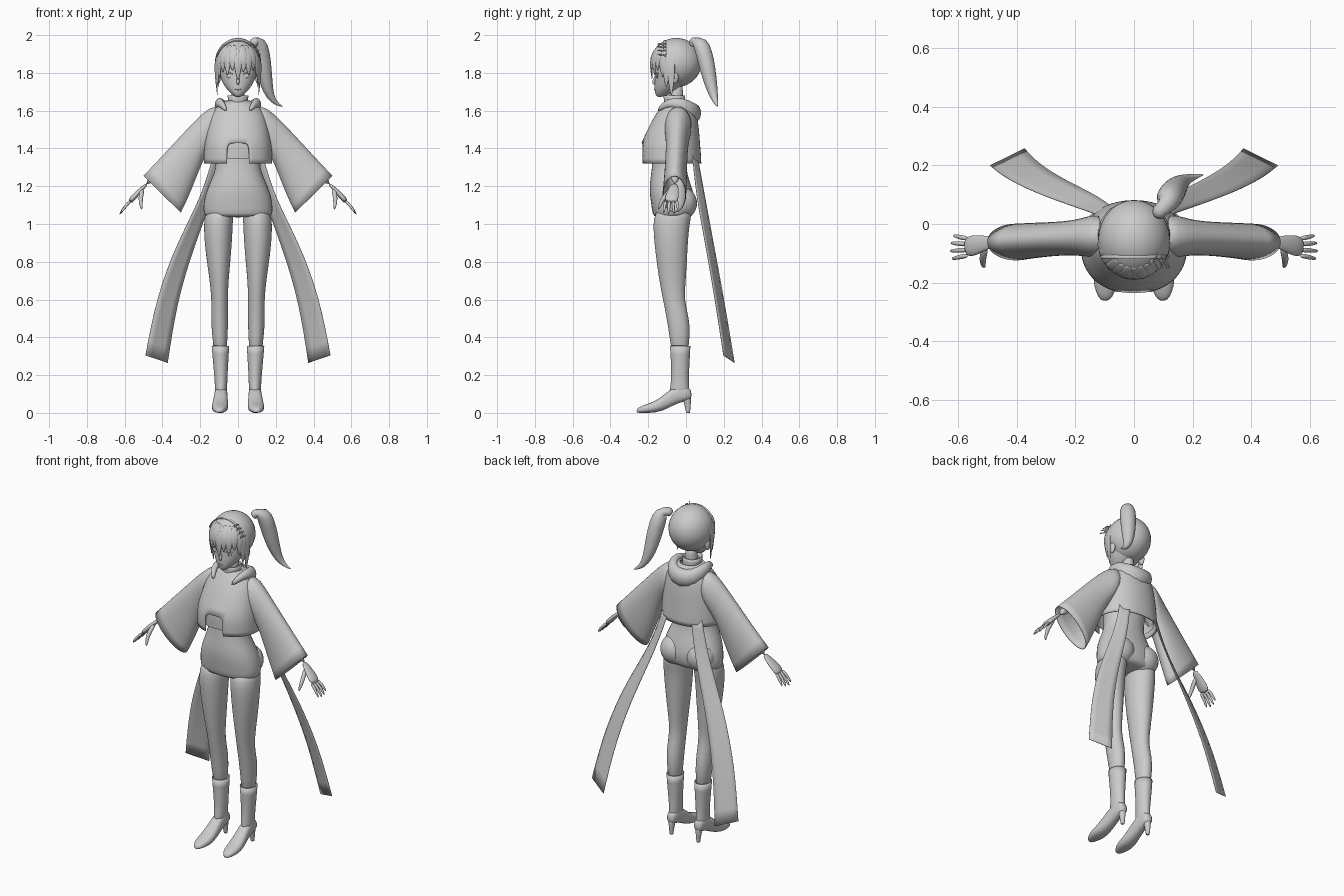
import bpy, bmesh, math
from mathutils import Vector as V

cube = bpy.data.objects.get("Cube")
if cube:
    bpy.data.objects.remove(cube)

grey = bpy.data.materials.new("plain_grey")
grey.use_nodes = True
COL = (0.6, 0.6, 0.6, 1)
grey.diffuse_color = COL
grey.node_tree.nodes["Principled BSDF"].inputs["Base Color"].default_value = COL


def finish(name, bm, mirror=False, sub=1, thick=0):
    bmesh.ops.recalc_face_normals(bm, faces=bm.faces)
    for f in bm.faces:
        f.smooth = True
    me = bpy.data.meshes.new(name)
    bm.to_mesh(me)
    bm.free()
    me.materials.append(grey)
    ob = bpy.data.objects.new(name, me)
    bpy.context.collection.objects.link(ob)
    if mirror:
        ob.modifiers.new("mirror", "MIRROR").use_mirror_merge = False
    if sub:
        m = ob.modifiers.new("smooth", "SUBSURF")
        m.levels = m.render_levels = sub
        m.boundary_smooth = "PRESERVE_CORNERS"
    if thick:
        ob.modifiers.new("cloth", "SOLIDIFY").thickness = thick
    return ob


def loft(name, rings, sides=20, caps=(True, True), cut=None, power=2.0, **kw):
    """Skin a row of rings; each ring is centre, half axis, half axis."""
    bm = bmesh.new()
    rows = []
    for c, u, v in rings:
        row = []
        for i in range(sides):
            a = math.tau * (i + 0.5) / sides
            s, t = (math.copysign(abs(k) ** (2 / power), k) for k in (math.cos(a), math.sin(a)))
            row.append(bm.verts.new(V(c) + V(u) * s + V(v) * t))
        rows.append(row)
    for r, q in zip(rows, rows[1:]):
        for i in range(sides):
            j = (i + 1) % sides
            bm.faces.new((r[i], r[j], q[j], q[i]))
    for on, row in zip(caps, (rows[0], rows[-1])):
        if on:
            bm.faces.new(row)
    if cut:
        gone = [f for f in bm.faces if cut(f.calc_center_median())]
        bmesh.ops.delete(bm, geom=gone, context="FACES")
    return finish(name, bm, **kw)


def level(z, x, rx, front, back):
    """Horizontal ring between a front and a back y."""
    return (x, (front + back) / 2, z), (rx, 0, 0), (0, (back - front) / 2, 0)


def upright(y, x, rx, low, high):
    """Ring facing the front, used along the foot."""
    return (x, y, (low + high) / 2), (rx, 0, 0), (0, 0, (high - low) / 2)


def tube(name, pts, radii, flat=1.0, side=(0, 1, 0), **kw):
    """Tapered tube along points; flat scales the axis across 'side'."""
    rings = []
    for i, p in enumerate(pts):
        d = V(pts[min(i + 1, len(pts) - 1)]) - V(pts[max(i - 1, 0)])
        w = d.cross(V(side)).normalized()
        u = w.cross(d).normalized()
        rings.append((p, u * radii[i], w * radii[i] * flat))
    return loft(name, rings, **kw)


def ellipsoid(name, c, r, cut=None, mirror=False):
    bm = bmesh.new()
    bmesh.ops.create_uvsphere(bm, u_segments=32, v_segments=20, radius=1)
    for v in bm.verts:
        v.co = V(c) + V([v.co[i] * r[i] for i in range(3)])
    if cut:
        bmesh.ops.delete(bm, geom=[f for f in bm.faces if cut(f.calc_center_median())], context="FACES")
    return finish(name, bm, mirror, 0)


# Body suit, neck and legs
loft("bodysuit", [level(z, 0, *r) for z, *r in (
    (1.035, .178, -.17, .025), (1.05, .184, -.178, .04), (1.11, .187, -.186, .055),
    (1.18, .168, -.197, .037), (1.26, .13, -.187, .008), (1.32, .113, -.178, 0),
    (1.42, .13, -.18, .02), (1.54, .13, -.15, .03), (1.62, .07, -.1, 0))], power=2.2)
loft("neck", [level(z, 0, *r) for z, *r in (
    (1.58, .05, -.1, -.01), (1.64, .034, -.085, -.018), (1.76, .036, -.09, -.01))])
loft("legs", [level(z, *r) for z, *r in (
    (1.09, .095, .07, -.15, .04), (1.03, .103, .078, -.175, .025), (.95, .105, .076, -.173, .014),
    (.85, .104, .069, -.163, .008), (.7, .1, .05, -.143, 0), (.6, .097, .043, -.122, -.01),
    (.5, .098, .046, -.103, .018), (.42, .096, .042, -.09, .022), (.3, .093, .034, -.075, .012))], mirror=True)
ellipsoid("buttocks", (.085, -.02, 1.11), (.085, .078, .085), mirror=True)

# Boots with high heels
loft("boot_shafts", [level(z, *r) for z, *r in (
    (.355, .093, .047, -.086, .024), (.27, .092, .041, -.08, .02), (.18, .09, .034, -.078, .014),
    (.13, .09, .033, -.085, .018), (.09, .091, .03, -.09, .02))],
    caps=(False, True), mirror=True, thick=.006)
loft("boot_feet", [upright(*r) for r in (
    (.03, .09, .018, .075, .115), (.01, .09, .03, .065, .145), (-.05, .09, .035, .05, .15),
    (-.1, .092, .038, .02, .11), (-.16, .095, .045, 0, .062), (-.215, .097, .04, 0, .045),
    (-.25, .098, .024, 0, .03), (-.262, .098, .01, .002, .018))], power=2.4, mirror=True)
loft("boot_heels", [level(z, .09, *r) for z, *r in (
    (.1, .026, -.03, .03), (.06, .016, -.012, .027), (0, .011, 0, .022), (0, .01, 0, .021))], sides=12, mirror=True)

# Cropped jacket, open below the bust, over a short inner top
JACKET = ((1.32, .182, -.236, .082), (1.37, .182, -.238, .08), (1.43, .178, -.236, .074),
          (1.5, .165, -.205, .07), (1.57, .15, -.168, .06), (1.62, .12, -.135, .045), (1.655, .06, -.11, .015))
loft("jacket", [level(z, 0, *r) for z, *r in JACKET], sides=32, power=2.2, caps=(False, False),
     cut=lambda c: abs(c.x) < .055 and c.y < -.1 and c.z < 1.46, thick=.006)
loft("inner_top", [level(z + .025, 0, rx * .93, f + .016, b - .02) for z, rx, f, b in JACKET[:5]],
     power=2.2, caps=(False, True))
loft("collar", [level(1.6, 0, .055, -.12, 0), level(1.64, 0, .046, -.108, -.012),
                level(1.68, 0, .05, -.115, -.01)], caps=(False, False), thick=.006)
half = [(.06, -.15, 1.6), (.095, -.1, 1.645), (.105, -.03, 1.64), (.075, .025, 1.6)]
rad = [.01, .022, .034, .048]
tube("hood", half + [(0, .04, 1.575)] + [(-x, y, z) for x, y, z in reversed(half)],
     rad + [.062] + rad[::-1], flat=.82, side=(0, 0, 1))

# Wide sleeves, given by upper edge, lower edge and depth
loft("sleeves", [(((a + c) / 2, (f + k) / 2, (b + d) / 2), ((a - c) / 2, 0, (b - d) / 2), (0, (k - f) / 2, 0))
                 for a, b, c, d, f, k in (
    (.09, 1.63, .11, 1.46, -.11, .03), (.15, 1.612, .15, 1.4, -.11, .025), (.21, 1.56, .19, 1.34, -.1, .008),
    (.32, 1.443, .233, 1.225, -.105, .002), (.42, 1.335, .272, 1.13, -.112, 0),
    (.498, 1.253, .305, 1.062, -.12, -.003))], caps=(True, False), mirror=True, thick=-.005)

# Arms and hands
tube("forearms", [(.2, -.045, 1.5), (.36, -.05, 1.34), (.49, -.06, 1.205)], [.04, .033, .02], mirror=True)
tube("palms", [(.48, -.06, 1.215), (.515, -.066, 1.18), (.55, -.074, 1.145), (.575, -.08, 1.115)],
     [.018, .028, .037, .033], flat=.42, mirror=True)
for i, finger in enumerate(("little", "ring", "middle", "index")):
    y, reach = -.05 - .019 * i, (.82, .97, 1, .9)[i]
    tip = V((.063, (1.5 - i) * .009, -.077)) * reach
    base = V((.565, y, 1.125))
    tube(finger + "_fingers", [base, base + tip * .5 + V((.004, 0, .004)), base + tip],
         [.0095, .009, .005], sides=8, mirror=True)
tube("thumbs", [(.505, -.075, 1.185), (.515, -.11, 1.15), (.515, -.135, 1.11), (.51, -.148, 1.075)],
     [.013, .014, .011, .005], sides=8, mirror=True)

# Two long ribbons trailing from the waist
bm = bmesh.new()
edges = [((.13, .035, 1.37), (.075, .06, 1.37)), ((.19, .055, 1.15), (.13, .1, 1.15)),
         ((.33, .105, .89), (.235, .15, .88)), ((.435, .155, .6), (.325, .205, .585)),
         ((.49, .2, .305), (.373, .258, .265))]
rows = [[bm.verts.new(p) for p in pair] for pair in edges]
for r, q in zip(rows, rows[1:]):
    bm.faces.new((r[0], r[1], q[1], q[0]))
finish("ribbons", bm, True, 2, .003)

# Face
loft("face", [level(z, 0, *r) for z, *r in (
    (1.672, .012, -.152, -.125), (1.685, .03, -.163, -.09), (1.715, .062, -.168, -.04), (1.75, .085, -.167, 0),
    (1.79, .1, -.166, .02), (1.85, .107, -.166, .04), (1.9, .09, -.15, .03))])
tube("nose", [(0, -.158, 1.79), (0, -.166, 1.765), (0, -.176, 1.748), (0, -.16, 1.738)],
     [.005, .009, .009, .006], side=(1, 0, 0), sides=8)
ellipsoid("lips", (0, -.165, 1.712), (.016, .005, .004))
ellipsoid("eyes", (.043, -.152, 1.785), (.02, .006, .013), mirror=True)
tube("eyelids", [(.02, -.166, 1.79), (.043, -.16, 1.802), (.066, -.143, 1.795)], [.003, .004, .002],
     side=(0, 0, 1), sides=6, mirror=True)
ellipsoid("ears", (.104, -.06, 1.775), (.012, .02, .032), mirror=True)

# Hair cap with the face left open
HC, HR = V((0, -.052, 1.855)), V((.122, .134, .13))
ellipsoid("hair_cap", HC, HR, cut=lambda c: c.y < -.075 and c.z < 1.87)


def lock(name, angle, low, width, top=1.95):
    """Flat tapering lock hanging from the cap; angle is measured from the front."""
    a = math.radians(angle)
    rings = []
    for t, w in ((0, .5), (.25, .9), (.5, 1), (.75, .7), (1, .06)):
        z = top + (low - top) * t
        k = math.sqrt(max(0, 1 - ((z - HC.z) / HR.z) ** 2)) if z > HC.z else 1 - (HC.z - z) * .5
        out = V((math.sin(a), -math.cos(a), 0))
        p = V((HC.x + out.x * HR.x * k, HC.y + out.y * HR.y * k, z))
        rings.append((p, V((-out.y, out.x, 0)) * width * w, out * .007 * (w + .1)))
    loft(name, rings, sides=8)


for i, low in enumerate((1.77, 1.8, 1.785, 1.81, 1.76, 1.8, 1.785, 1.81, 1.775)):
    lock("fringe_lock", -56 + 14 * i, low, .025)
for s in (-1, 1):
    lock("side_lock", s * 66, 1.72, .026)
    lock("side_lock", s * 78, 1.675, .024)

# Hair band with a leaf ornament
band = [(.117 * math.sin(a), -.112, 1.855 + .116 * math.cos(a))
        for a in (math.radians(d) for d in range(-75, 76, 15))]
tube("hair_band", band, [.007] * len(band), flat=.6)
for i in range(4):
    a = math.radians(35 + 12 * i)
    root = V((.112 * math.sin(a), -.122, 1.855 + .116 * math.cos(a)))
    for s in (-1, 1):
        tube("ornament_leaf", [root, root + V((.012, s * .012 - .006, .006)), root + V((.016, s * .026 - .006, .002))],
             [.002, .006, .001], sides=6, flat=.6, side=(0, 0, 1))

# High side ponytail
tube("ponytail", [(.075, .03, 1.945), (.09, .045, 1.972), (.112, .075, 1.965), (.125, .098, 1.9), (.137, .115, 1.82),
                  (.15, .132, 1.74), (.17, .148, 1.675), (.2, .16, 1.638), (.238, .168, 1.62)],
     [.024, .032, .043, .045, .042, .034, .022, .011, .002], side=(.3, 1, .2))
